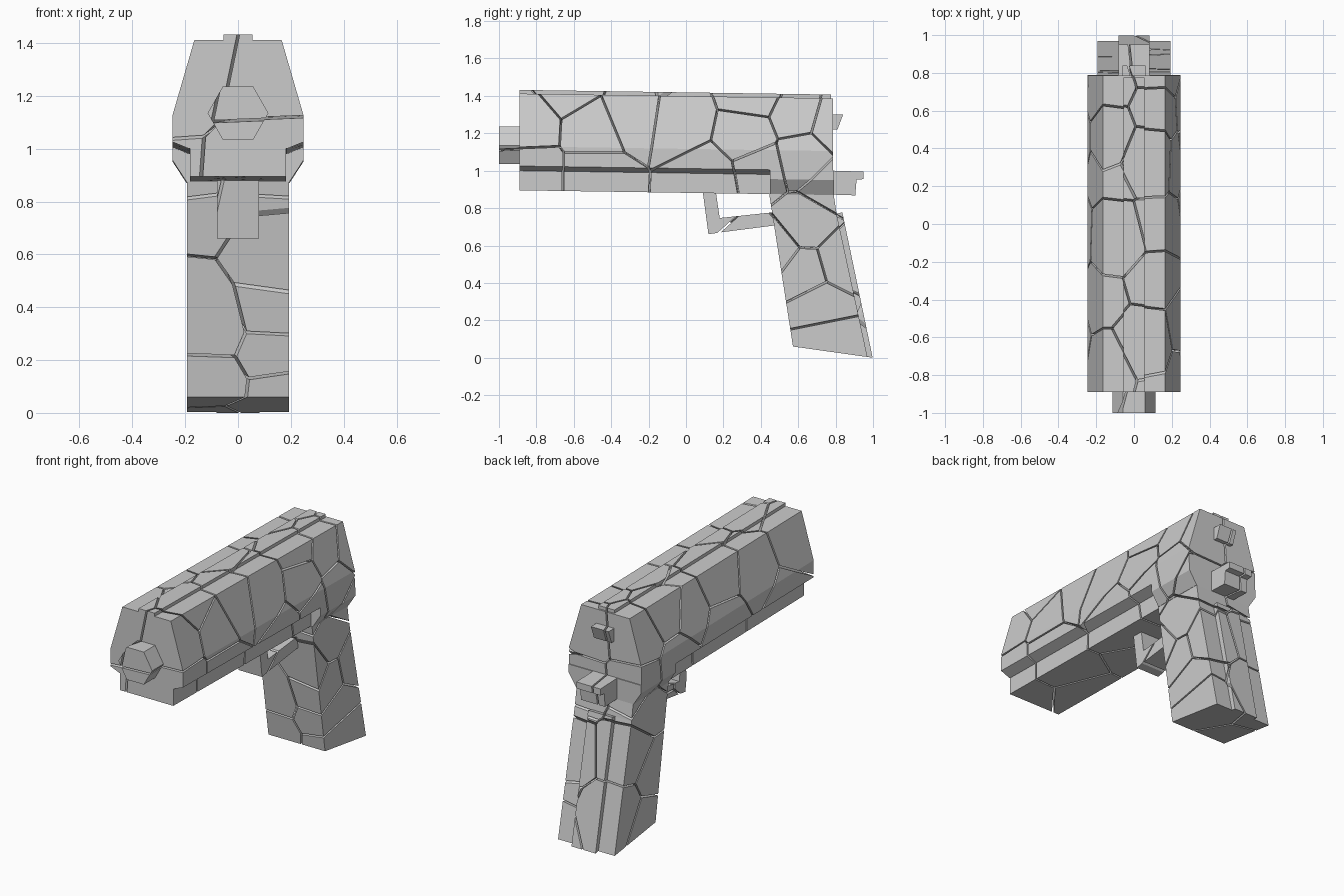
import bpy, bmesh
from mathutils import Vector

if "Cube" in bpy.data.objects:
    bpy.data.objects.remove(bpy.data.objects["Cube"])

GAP = 0.005   # half width of a crack

# Cell centres of the stone fracture (x, y, z)
right = [(.14, -.83, 1.24), (.10, -.62, 1.41), (.17, -.50, 1.23), (.15, -.82, 1.00),
         (.13, -.50, 1.00), (.14, -.31, 1.30), (.12, -.02, 1.25), (.15, .12, .97),
         (.11, .36, 1.38), (.17, .33, 1.19), (.16, .40, 1.02), (.13, .58, 1.28),
         (.17, .62, 1.07), (.12, .78, 1.22), (.13, .76, .93), (.14, .64, .72),
         (.15, .47, .58), (.13, .63, .46), (.16, .84, .52), (.12, .72, .28), (.15, .76, .08)]
left = [(-.15, -.75, 1.30), (-.13, -.60, 1.02), (-.16, -.40, 1.24), (-.12, -.08, 1.33),
        (-.17, -.05, 1.02), (-.08, .26, 1.22), (-.15, .45, .99), (-.16, .47, 1.34),
        (-.13, .70, 1.24), (-.15, .73, .96), (-.12, .62, .78), (-.14, .78, .55),
        (-.16, .58, .38), (-.12, .86, .22), (-.17, .66, .10)]
seeds = [Vector(s) for s in right + left]


def prism(profile, axis, lo, hi, tilt=0.0):
    """Extrude a 2D profile along x (profile is y,z) or y (profile is x,z)."""
    bm = bmesh.new()
    def point(a, b, t):
        p = Vector((t, a, b)) if axis == 'x' else Vector((a, t, b))
        p.z -= tilt * (p.y + 0.89)
        return p
    rings = [[bm.verts.new(point(a, b, t)) for a, b in profile] for t in (lo, hi)]
    bm.faces.new(rings[0])
    bm.faces.new(rings[1][::-1])
    n = len(profile)
    for i in range(n):
        j = (i + 1) % n
        bm.faces.new((rings[0][i], rings[1][i], rings[1][j], rings[0][j]))
    bmesh.ops.recalc_face_normals(bm, faces=bm.faces)
    return bm


def cell_of(solid, seed):
    """Cut a convex solid down to the cell around one seed."""
    bm = solid.copy()
    for other in seeds:
        if other is seed:
            continue
        normal = (other - seed).normalized()
        cut = (seed + other) / 2 - normal * GAP
        side = [(v.co - cut).dot(normal) for v in bm.verts]
        if max(side) <= 1e-5:
            continue
        if min(side) >= -1e-5:
            bm.free()
            return None
        bmesh.ops.bisect_plane(bm, geom=bm.verts[:] + bm.edges[:] + bm.faces[:],
                               plane_co=cut, plane_no=normal, clear_outer=True)
        rim = [e for e in bm.edges if e.is_boundary]
        if rim:
            bmesh.ops.holes_fill(bm, edges=rim, sides=0)
        if not bm.faces:
            bm.free()
            return None
    bmesh.ops.recalc_face_normals(bm, faces=bm.faces)
    return bm


def build(name, *solids):
    """Fracture the solids of a part and gather the pieces in one object."""
    out = bmesh.new()
    for solid in solids:
        for seed in seeds:
            cell = cell_of(solid, seed)
            if cell:
                temp = bpy.data.meshes.new("piece")
                cell.to_mesh(temp)
                out.from_mesh(temp)
                bpy.data.meshes.remove(temp)
                cell.free()
        solid.free()
    mesh = bpy.data.meshes.new(name)
    out.to_mesh(mesh)
    out.free()
    bpy.context.collection.objects.link(bpy.data.objects.new(name, mesh))


def mirrored(half):
    return half + [(-x, z) for x, z in reversed(half)]


TILT = 0.015
# Slide with its narrow top rib
build("slide", prism(mirrored([(.165, 1.412), (.247, 1.13), (.247, 1.025), (.185, 1.0)]),
                     'y', -.89, .785, TILT))
build("top_rib", prism(mirrored([(.055, 1.432), (.055, 1.41)]), 'y', -.89, .775, TILT))
# Frame below the slide, flared at the rear
build("frame_rail", prism(mirrored([(.182, 1.0), (.182, .895)]), 'y', -.89, .46, TILT))
build("rear_frame", prism(mirrored([(.247, 1.025), (.247, .975), (.195, .895)]),
                          'y', .45, .79, TILT))
# Six-sided muzzle
build("muzzle", prism(mirrored([(.058, 1.235), (.115, 1.135), (.058, 1.035)]), 'y', -1, -.89))
# Hammer
build("hammer", prism([(.78, 1.30), (.84, 1.30), (.81, 1.22), (.78, 1.22)], 'x', -.06, .06))
# Beavertail in two steps
build("beavertail",
      prism([(.785, 1.0), (.95, .995), (.95, .955), (.785, .94)], 'x', -.082, .082),
      prism([(.785, .94), (.912, .952), (.905, .868), (.785, .872)], 'x', -.082, .082))
# Grip with raised backstrap
build("grip", prism([(.445, .875), (.79, .87), (.805, .77), (.97, .004), (.572, .06)],
                    'x', -.193, .193))
build("backstrap", prism([(.803, .77), (.836, .777), (.998, 0), (.97, .004)], 'x', -.082, .082))
# Trigger guard: front leg and lower bar
build("trigger_guard",
      prism([(.09, .885), (.16, .885), (.18, .747), (.175, .669), (.12, .66)], 'x', -.08, .08),
      prism([(.18, .747), (.47, .778), (.48, .708), (.175, .669)], 'x', -.08, .08))
